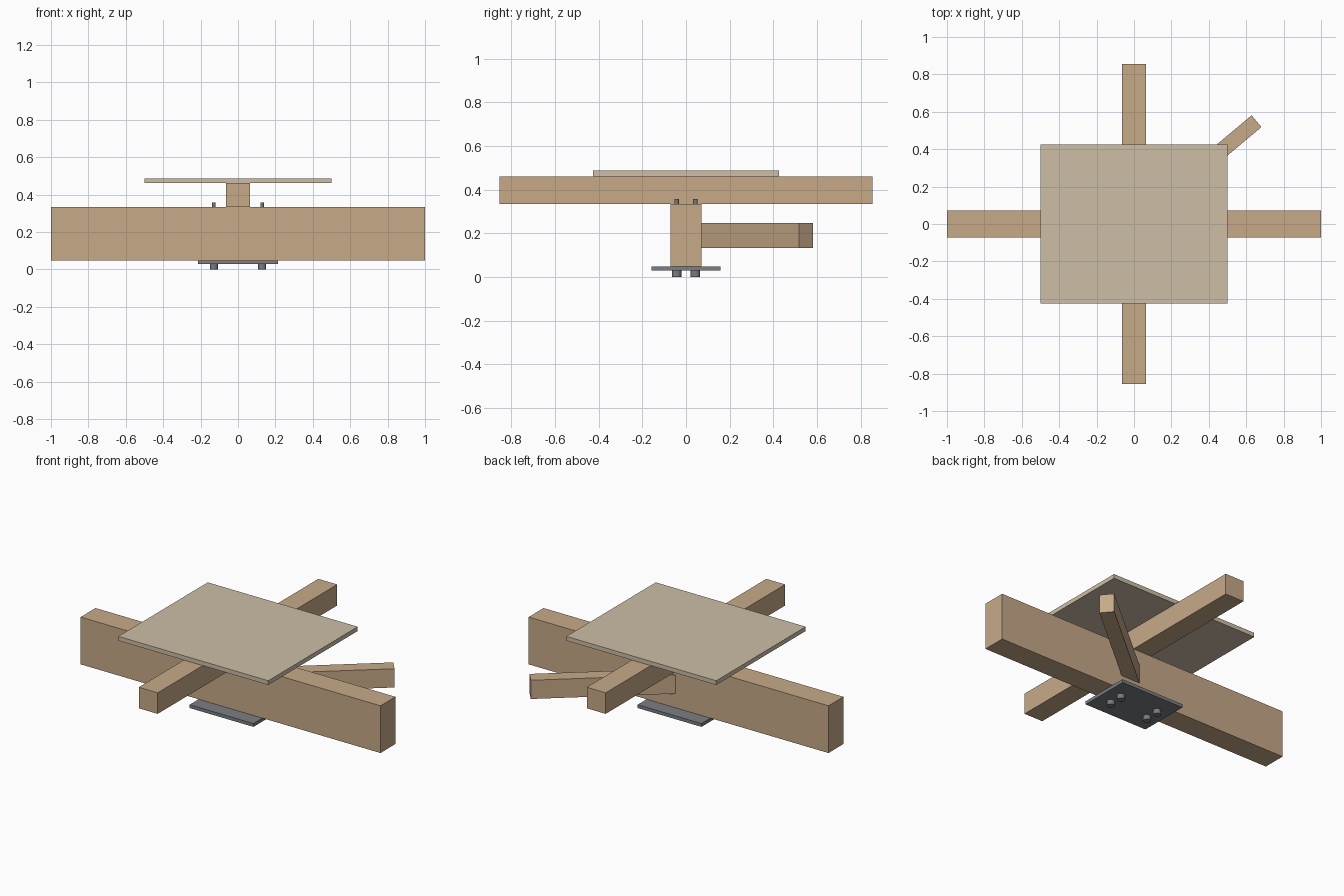
import bpy, math

if "Cube" in bpy.data.objects:
    bpy.data.objects.remove(bpy.data.objects["Cube"])


def material(name, rgb):
    m = bpy.data.materials.new(name)
    m.diffuse_color = (*rgb, 1)
    m.use_nodes = True
    m.node_tree.nodes["Principled BSDF"].inputs["Base Color"].default_value = m.diffuse_color
    return m


WOOD = material("timber", (0.57, 0.40, 0.25))
PANEL = material("pale board", (0.61, 0.52, 0.39))
STEEL = material("steel plate", (0.20, 0.21, 0.23))
BOLT = material("bolt steel", (0.19, 0.195, 0.21))


def box(name, x, y, z, mat, angle=0):
    """Box from (min, max) ranges, turned about the z axis through the origin."""
    bpy.ops.mesh.primitive_cube_add(size=1)
    o = bpy.context.object
    o.name = name
    for v in o.data.vertices:
        v.co = [r[0] + (c + 0.5) * (r[1] - r[0]) for c, r in zip(v.co, (x, y, z))]
    o.rotation_euler.z = angle
    o.data.materials.append(mat)
    return o


def cylinder(name, x, y, z0, z1, r, sides):
    bpy.ops.mesh.primitive_cylinder_add(vertices=sides, radius=r, depth=z1 - z0,
                                        location=(x, y, (z0 + z1) / 2))
    o = bpy.context.object
    o.name = name
    o.data.materials.append(BOLT)
    bpy.ops.object.shade_smooth_by_angle(angle=math.radians(40))


# Timbers
box("main_beam", (-1, 1), (-0.071, 0.071), (0.049, 0.334), WOOD)
box("cross_beam", (-0.063, 0.063), (-0.855, 0.855), (0.334, 0.461), WOOD)
box("diagonal_brace", (0, 0.855), (-0.041, 0.041), (0.134, 0.247), WOOD, math.radians(40))

# Board on top and plate underneath
box("top_board", (-0.5, 0.5), (-0.426, 0.426), (0.461, 0.487), PANEL)
box("base_plate", (-0.213, 0.213), (-0.157, 0.157), (0.029, 0.049), STEEL)

# Four bolts through plate and beam
for sx, side in ((-1, "left"), (1, "right")):
    for sy, end in ((-1, "front"), (1, "back")):
        x, y = sx * 0.129, sy * 0.043
        cylinder(f"bolt_head_{side}_{end}", x, y, 0, 0.029, 0.022, 16)
        cylinder(f"bolt_shaft_{side}_{end}", x, y, 0.02, 0.357, 0.01, 16)
